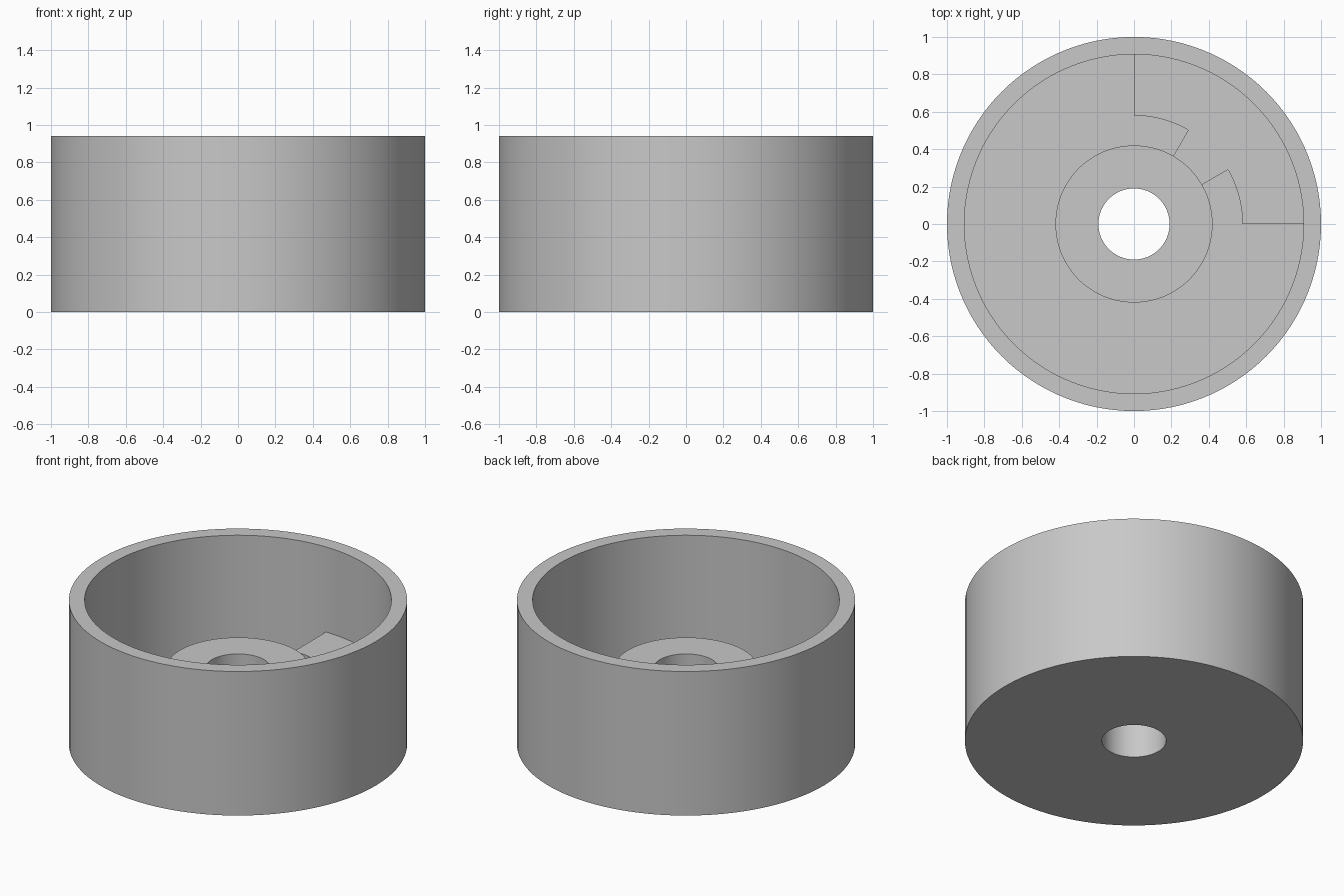
import bpy
import bmesh
from math import cos, sin, radians, pi
from mathutils import Vector

cube = bpy.data.objects.get("Cube")
if cube:
    bpy.data.objects.remove(cube, do_unlink=True)

# Main dimensions
SEGMENTS = 120
OUTER, INNER, HUB, BORE, LOBE = 1.0, 0.907, 0.42, 0.19, 0.58
HEIGHT, FLOOR, HUB_TOP, BLOCK_TOP = 0.94, 0.09, 0.5, 0.385

grey = bpy.data.materials.new("plain_grey")
grey.use_nodes = True
colour = (0.58, 0.58, 0.58, 1)
grey.diffuse_color = colour
grey.node_tree.nodes["Principled BSDF"].inputs["Base Color"].default_value = colour


def finish(name, bm):
    """Turn a bmesh into a grey object with sharp edges kept."""
    bmesh.ops.recalc_face_normals(bm, faces=bm.faces)
    mesh = bpy.data.meshes.new(name)
    bm.to_mesh(mesh)
    bm.free()
    mesh.materials.append(grey)
    obj = bpy.data.objects.new(name, mesh)
    bpy.context.collection.objects.link(obj)
    bpy.ops.object.select_all(action="DESELECT")
    obj.select_set(True)
    bpy.context.view_layer.objects.active = obj
    bpy.ops.object.shade_smooth_by_angle(angle=radians(30))
    return obj


def arc(radius, start, end, step=3):
    """Points on an arc, angles in degrees."""
    count = abs(end - start) // step
    angles = [radians(start + (end - start) * i / count) for i in range(count + 1)]
    return [Vector((radius * cos(a), radius * sin(a), 0)) for a in angles]


# Cup with floor, raised hub and through bore, turned from one profile
profile = [(BORE, 0), (OUTER, 0), (OUTER, HEIGHT), (INNER, HEIGHT),
           (INNER, FLOOR), (HUB, FLOOR), (HUB, HUB_TOP), (BORE, HUB_TOP)]
bm = bmesh.new()
points = [bm.verts.new((r, 0, z)) for r, z in profile]
edges = [bm.edges.new((points[i - 1], points[i])) for i in range(len(points))]
bmesh.ops.spin(bm, geom=points + edges, cent=(0, 0, 0), axis=(0, 0, 1),
               angle=2 * pi, steps=SEGMENTS, use_merge=True)
bmesh.ops.remove_doubles(bm, verts=bm.verts, dist=0.0001)
finish("cup_body", bm)

# Quarter block along the wall, with a narrow neck to the hub
embed = 0.015
outline = (arc(INNER + embed, 0, 90) + arc(LOBE, 90, 60)
           + arc(HUB - embed, 60, 30) + arc(LOBE, 30, 0))
bm = bmesh.new()
base = bm.faces.new([bm.verts.new(p + Vector((0, 0, FLOOR - embed))) for p in outline])
top = bmesh.ops.extrude_face_region(bm, geom=[base], use_keep_orig=True)
moved = [g for g in top["geom"] if isinstance(g, bmesh.types.BMVert)]
bmesh.ops.translate(bm, verts=moved, vec=(0, 0, BLOCK_TOP - FLOOR + embed))
finish("stop_block", bm)
